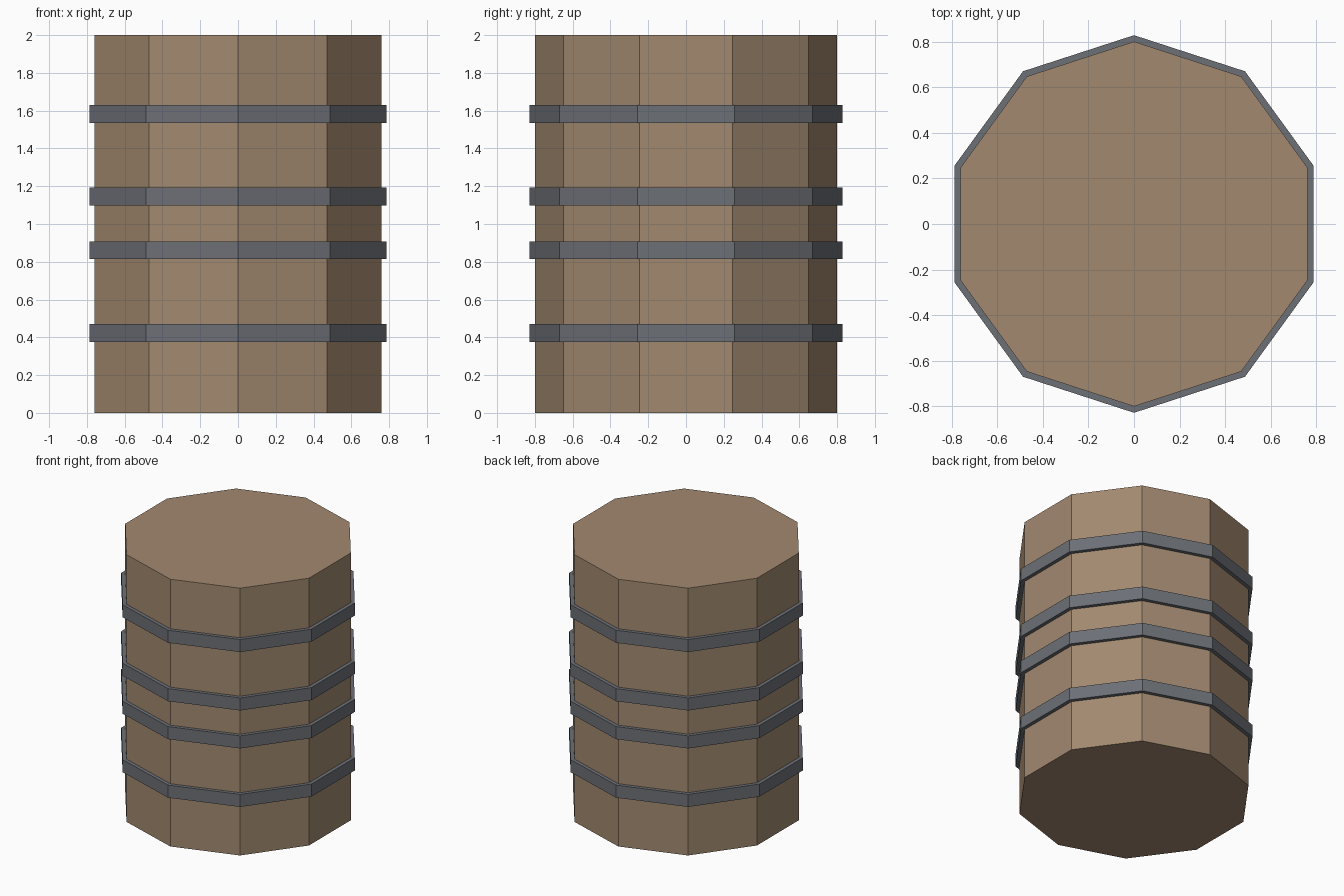
import bpy, bmesh
from math import sin, cos, pi

if "Cube" in bpy.data.objects:
    bpy.data.objects.remove(bpy.data.objects["Cube"])

SIDES = 10
RADIUS, HEIGHT = 0.8, 2.0
HOOP_RADIUS, HOOP_HEIGHT = 0.828, 0.094


def material(name, color):
    mat = bpy.data.materials.new(name)
    mat.diffuse_color = (*color, 1)
    mat.use_nodes = True
    mat.node_tree.nodes["Principled BSDF"].inputs["Base Color"].default_value = mat.diffuse_color
    return mat


def finish(name, bm, mat):
    bmesh.ops.recalc_face_normals(bm, faces=bm.faces)
    mesh = bpy.data.meshes.new(name)
    bm.to_mesh(mesh)
    bm.free()
    mesh.materials.append(mat)
    obj = bpy.data.objects.new(name, mesh)
    bpy.context.collection.objects.link(obj)
    return obj


def ring(bm, radius, z):
    # corners point along +y and -y
    return [bm.verts.new((radius * sin(2 * pi * i / SIDES),
                          radius * cos(2 * pi * i / SIDES), z))
            for i in range(SIDES)]


def bridge(bm, a, b):
    for i in range(SIDES):
        j = (i + 1) % SIDES
        bm.faces.new((a[i], a[j], b[j], b[i]))


wood = material("wood", (0.36, 0.25, 0.16))
iron = material("iron", (0.15, 0.16, 0.18))

# Barrel body: closed ten-sided prism
bm = bmesh.new()
bottom, top = ring(bm, RADIUS, 0), ring(bm, RADIUS, HEIGHT)
bridge(bm, bottom, top)
bm.faces.new(bottom)
bm.faces.new(top)
finish("barrel_body", bm, wood)

# Metal hoops: rectangular section swept round the body
for n, z in enumerate((0.423, 0.861, 1.145, 1.582), 1):
    bm = bmesh.new()
    low, high = z - HOOP_HEIGHT / 2, z + HOOP_HEIGHT / 2
    section = ((RADIUS - 0.005, low), (HOOP_RADIUS, low),
               (HOOP_RADIUS, high), (RADIUS - 0.005, high))
    loops = [ring(bm, r, h) for r, h in section]
    for k in range(4):
        bridge(bm, loops[k], loops[(k + 1) % 4])
    finish(f"hoop_{n}", bm, iron)
